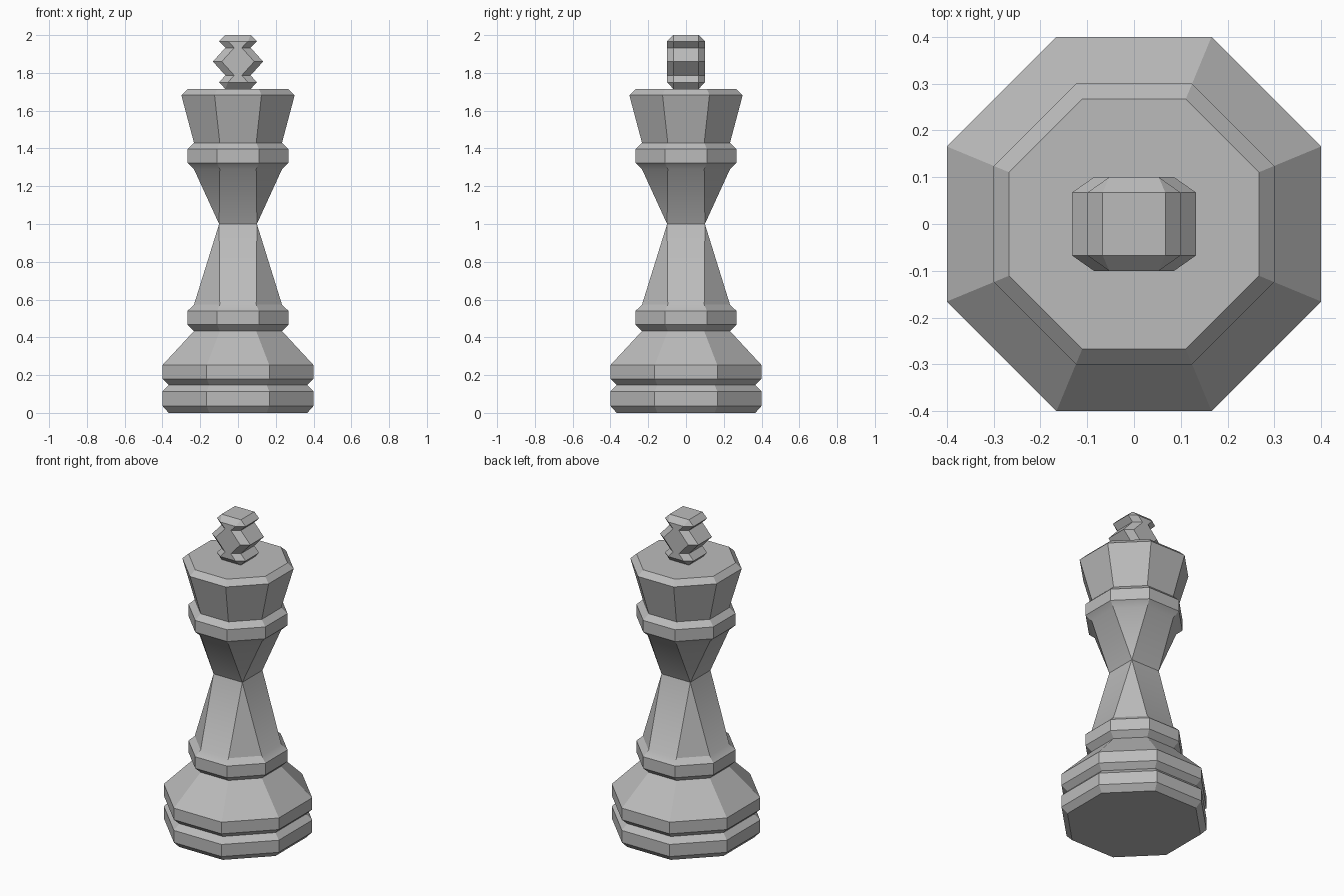
import bpy, bmesh, math

cube = bpy.data.objects.get("Cube")
if cube:
    bpy.data.objects.remove(cube, do_unlink=True)

grey = bpy.data.materials.new("stone_grey")
grey.use_nodes = True
grey.diffuse_color = (0.5, 0.5, 0.5, 1)
grey.node_tree.nodes["Principled BSDF"].inputs["Base Color"].default_value = (0.5, 0.5, 0.5, 1)

TAN = math.tan(math.pi / 8)


def octagon(z, half, side=None):
    """Ring with flats on the axes; side is half the length of each axis flat."""
    s = half * TAN if side is None else side
    return [(s, -half, z), (half, -s, z), (half, s, z), (s, half, z),
            (-s, half, z), (-half, s, z), (-half, -s, z), (-s, -half, z)]


def loft(name, rings):
    """Skin a stack of matching rings, cap both ends and weld merged corners."""
    bm = bmesh.new()
    loops = [[bm.verts.new(p) for p in ring] for ring in rings]
    for low, high in zip(loops, loops[1:]):
        for i in range(len(low)):
            j = (i + 1) % len(low)
            bm.faces.new((low[i], low[j], high[j], high[i]))
    bm.faces.new(loops[0][::-1])
    bm.faces.new(loops[-1])
    bmesh.ops.remove_doubles(bm, verts=bm.verts, dist=0.0015)
    bmesh.ops.recalc_face_normals(bm, faces=bm.faces)
    mesh = bpy.data.meshes.new(name)
    bm.to_mesh(mesh)
    bm.free()
    mesh.materials.append(grey)
    obj = bpy.data.objects.new(name, mesh)
    bpy.context.collection.objects.link(obj)
    bpy.ops.object.select_all(action='DESELECT')
    obj.select_set(True)
    bpy.context.view_layer.objects.active = obj
    bpy.ops.object.shade_smooth_by_angle(angle=math.radians(30))
    return obj


# Grooved base, lower collar, pinched waist, upper collar and flared head
base = [(0, .367), (.037, .4), (.113, .4), (.147, .367), (.18, .4), (.253, .4),
        (.433, .233), (.467, .267), (.54, .267), (.573, .233)]
head = [(1.29, .233), (1.323, .267), (1.397, .267), (1.43, .233),
        (1.682, .3), (1.715, .267)]
rings = [octagon(z, r) for z, r in base]
rings.append(octagon(1.0, .1, .1))  # waist narrows to a square
rings += [octagon(z, r) for z, r in head]
loft("king_body", rings)

# Finial: mirrored zigzag outline, extruded front to back with chamfered rims
rim = [(.067, 1.715), (.1, 1.75), (.067, 1.787), (.133, 1.86),
       (.067, 1.933), (.1, 1.967), (.067, 2.0)]
face = [(.053, 1.75), (.053, 1.75), (.02, 1.787), (.086, 1.86),
        (.02, 1.933), (.053, 1.967), (.053, 1.967)]


def outline(half, y):
    return [(x, y, z) for x, z in half] + [(-x, y, z) for x, z in half[::-1]]


loft("king_finial", [outline(face, -.1), outline(rim, -.067),
                     outline(rim, .067), outline(face, .1)])
